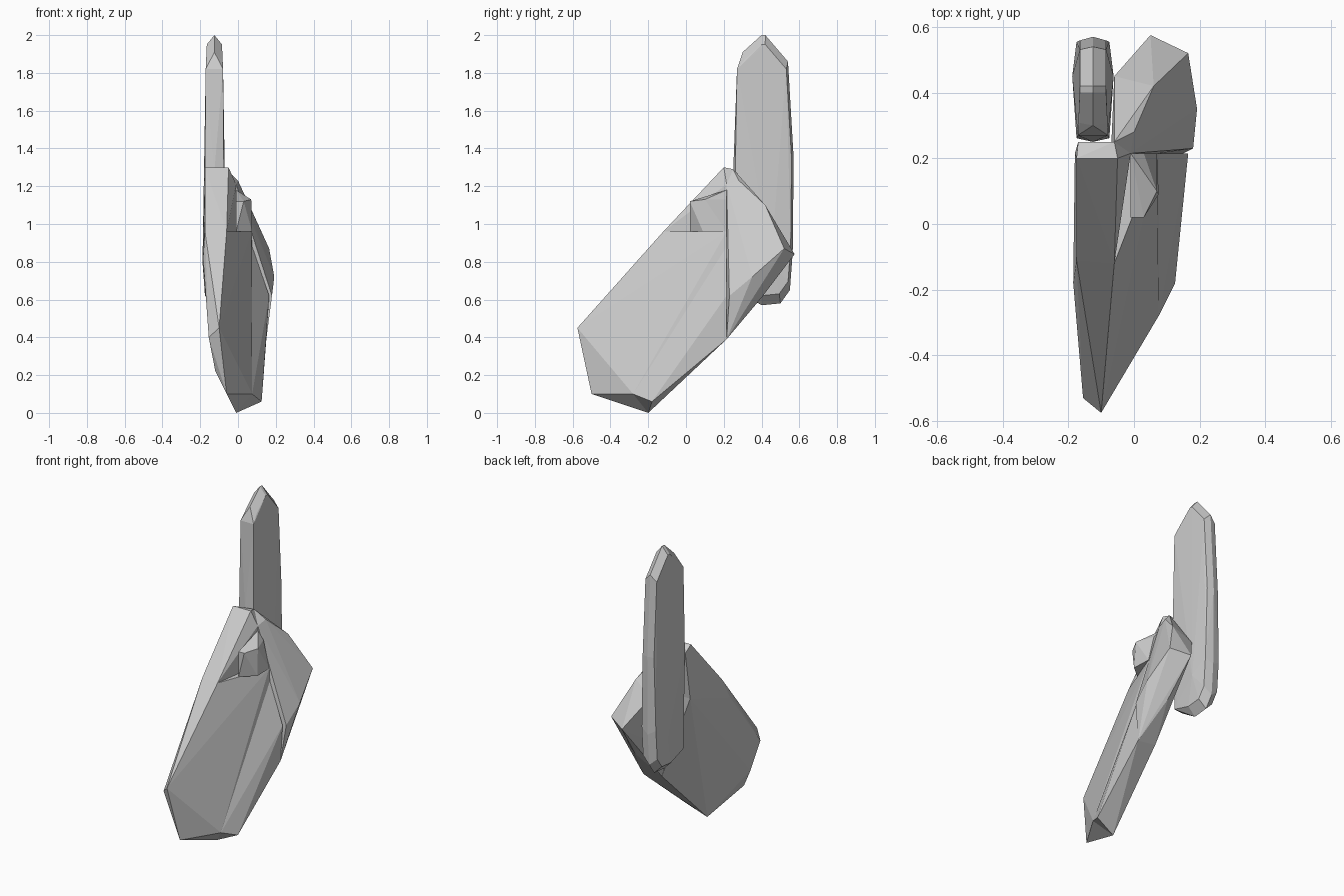
import bpy
import bmesh

default_cube = bpy.data.objects.get("Cube")
if default_cube:
    bpy.data.objects.remove(default_cube, do_unlink=True)

# One plain grey for every part
grey = bpy.data.materials.new("plain grey")
grey.use_nodes = True
colour = (0.6, 0.6, 0.6, 1)
grey.diffuse_color = colour
grey.node_tree.nodes["Principled BSDF"].inputs["Base Color"].default_value = colour


def convex_part(name, points):
    """Build a faceted convex solid around points given in hundredths."""
    mesh = bpy.data.meshes.new(name)
    bm = bmesh.new()
    for point in points:
        bm.verts.new([value / 100 for value in point])
    hull = bmesh.ops.convex_hull(bm, input=bm.verts)
    unused = set(hull["geom_interior"]) | set(hull["geom_unused"])
    loose = [item for item in unused if isinstance(item, bmesh.types.BMVert)]
    bmesh.ops.delete(bm, geom=loose, context="VERTS")
    bmesh.ops.recalc_face_normals(bm, faces=bm.faces)
    bm.to_mesh(mesh)
    bm.free()
    mesh.materials.append(grey)
    part = bpy.data.objects.new(name, mesh)
    bpy.context.scene.collection.objects.link(part)
    return part


# Named corners of the slanted body, shared between neighbouring parts
corner = {
    "front_point": (-10, -57.5, 45),
    "front_foot": (-6, -50, 10),
    "front_point_inner": (-15.5, -53, 40),
    "front_foot_inner": (-12, -48, 22),
    "bottom_tip": (-1, -20, 0),
    "seam_bottom": (7.5, -28, 10),
    "seam_top": (7.5, 21.5, 88),
    "shoulder_left": (7, 21.5, 96),
    "shoulder_front": (-6, -12, 96),
    "shoulder_inner": (-17.5, -11, 96),
    "edge_bulge": (-18.5, -18, 82),
    "shoulder_rear": (-18, 21.5, 96),
    "bottom_rear": (2, 21.5, 41),
    "inner_rear": (-4, 21.5, 60),
    "crest_inner": (-17.5, 20, 130),
    "crest_left": (-5, 20, 130),
    "crest_back": (-6, 25, 129),
    "crest_back_inner": (-17, 25, 126),
    "crest_foot": (-1, 21.5, 96),
    "crest_side": (-1, 21.5, 121),
    "side_bottom": (12.5, -18, 6),
    "side_middle": (14.5, 6, 36),
    "side_rear": (15, 21.5, 39),
    "side_ridge": (16.5, 21.5, 62),
    "back_top": (0, 28, 123),
    "back_slope": (6, 42, 110),
    "back_corner": (16.5, 52, 87),
    "back_side": (19.2, 35, 72),
    "back_side_front": (18, 23, 62),
    "back_end": (5, 57.5, 84),
    "back_inner": (-6, 45, 102),
    "back_under": (8, 40, 61),
    "back_inner_top": (-7, 22, 124),
    "back_inner_low": (-4, 30, 75),
}

body_parts = {
    "lower_plate": """front_point front_foot front_point_inner front_foot_inner
        bottom_tip seam_bottom seam_top shoulder_left shoulder_front
        shoulder_inner edge_bulge shoulder_rear bottom_rear inner_rear""",
    "upper_plate": """shoulder_front shoulder_inner shoulder_rear crest_foot
        crest_side crest_inner crest_left crest_back crest_back_inner""",
    "side_plate": """seam_bottom seam_top bottom_tip side_bottom side_middle
        side_rear side_ridge bottom_rear""",
    "back_plate": """crest_back back_inner_top crest_side seam_top side_rear
        back_side_front back_top back_slope back_corner back_side back_end
        back_inner back_under back_inner_low inner_rear bottom_rear""",
}
for part_name, corner_names in body_parts.items():
    convex_part(part_name, [corner[key] for key in corner_names.split()])

# Small wedge in the notch above the lower plate
convex_part("notch_wedge", [
    (-1, 2, 96), (-1, 2, 112), (3, 2, 112), (7.5, 9, 96),
    (7, 10, 113), (3, 21.5, 113), (-1, 21.5, 118), (7, 21.5, 96), (-1, 21.5, 96),
])

# Upright blade: a side outline on its centre line with narrower cheeks
centre_x, centre_y, centre_z = -12.5, 41, 130
outline = [
    (25, 128), (28, 183), (30, 191), (40, 200), (42, 200), (54, 186),
    (57, 135), (56.5, 85), (55, 65), (50, 58), (40, 57), (29, 64),
]
blade_points = [(centre_x, y, z) for y, z in outline]
for side in (-1, 1):
    for y, z in outline:
        cheek_y = centre_y + (y - centre_y) * 0.93
        cheek_z = centre_z + (z - centre_z) * 0.93
        half_width = 4 if z > centre_z else 5
        blade_points.append((centre_x + side * half_width, cheek_y, cheek_z))
    # Square front edge
    for z in (66, 130, 182):
        blade_points.append((centre_x + side * 4.6, 27, z))
    # Slight swelling of the lower cheeks
    blade_points.append((centre_x + side * 6.3, 45, 80))
convex_part("upright_blade", blade_points)
